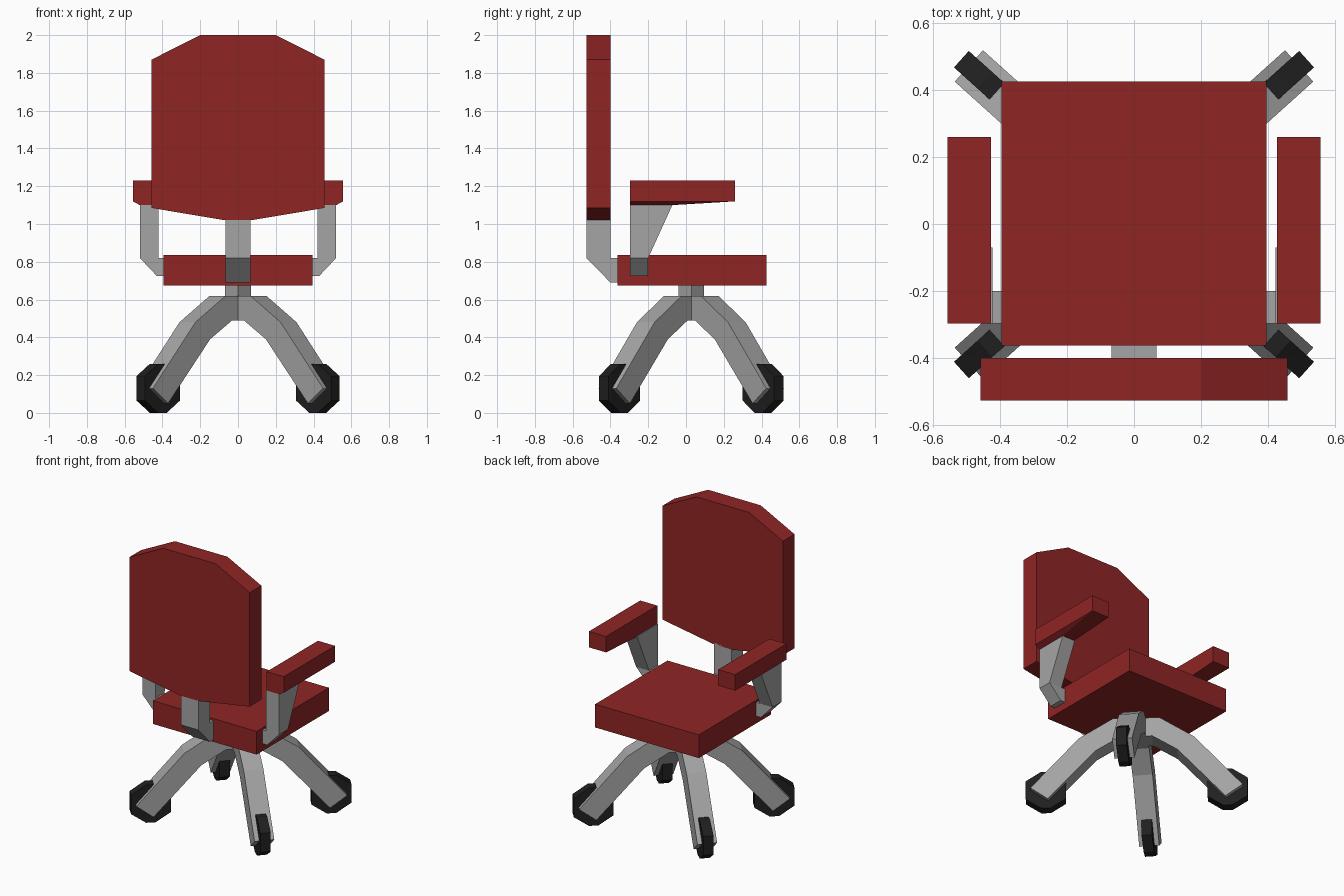
import bpy, bmesh
from math import radians
from mathutils import Matrix, Vector

if "Cube" in bpy.data.objects:
    bpy.data.objects.remove(bpy.data.objects["Cube"])


def material(name, colour):
    m = bpy.data.materials.new(name)
    m.use_nodes = True
    m.diffuse_color = (*colour, 1)
    m.node_tree.nodes["Principled BSDF"].inputs["Base Color"].default_value = (*colour, 1)
    return m


RED = material("red upholstery", (0.28, 0.018, 0.018))
GREY = material("grey metal", (0.38, 0.375, 0.375))
BLACK = material("black rubber", (0.014, 0.014, 0.014))


def finish(name, bm, mat, matrix=Matrix()):
    bm.transform(matrix)
    bmesh.ops.recalc_face_normals(bm, faces=bm.faces)
    mesh = bpy.data.meshes.new(name)
    bm.to_mesh(mesh)
    bm.free()
    mesh.materials.append(mat)
    obj = bpy.data.objects.new(name, mesh)
    bpy.context.collection.objects.link(obj)
    return obj


def prism(name, profile, y0, y1, mat, matrix=Matrix()):
    """Extrude an x-z profile from y0 to y1."""
    bm = bmesh.new()
    face = bm.faces.new([bm.verts.new((x, y0, z)) for x, z in profile])
    new = bmesh.ops.extrude_face_region(bm, geom=[face])["geom"]
    verts = [v for v in new if isinstance(v, bmesh.types.BMVert)]
    bmesh.ops.translate(bm, verts=verts, vec=(0, y1 - y0, 0))
    return finish(name, bm, mat, matrix)


def rect(x0, x1, y0, y1, z):
    return [(x, y, z) for x in (x0, x1) for y in (y0, y1)]


def hull(name, points, mat, matrix=Matrix()):
    """Convex solid around a few points."""
    bm = bmesh.new()
    for p in points:
        bm.verts.new(p)
    bmesh.ops.convex_hull(bm, input=bm.verts)
    bmesh.ops.dissolve_limit(bm, angle_limit=radians(1), verts=bm.verts, edges=bm.edges)
    return finish(name, bm, mat, matrix)


# Seat and backrest
hull("seat", rect(-0.395, 0.395, -0.362, 0.425, 0.675)
     + rect(-0.395, 0.395, -0.362, 0.425, 0.835), RED)
half = [(0.07, 1.02), (0.458, 1.085), (0.458, 1.87), (0.2, 2.0)]
prism("backrest", half + [(-x, z) for x, z in reversed(half)], -0.527, -0.4, RED)

# Bent bracket joining seat and backrest, profile turned to lie along y
turn = Matrix.Rotation(radians(90), 4, "Z")
prism("back_bracket", [(-0.527, 1.03), (-0.527, 0.82), (-0.4, 0.69), (-0.35, 0.69),
                       (-0.35, 0.82), (-0.4, 0.82), (-0.4, 1.03)],
      -0.067, 0.067, GREY, turn)

# Armrests with tapered posts and elbow brackets
for side, s in (("left", 1), ("right", -1)):
    flip = Matrix.Diagonal((s, 1, 1, 1))
    hull(side + "_armrest", rect(0.427, 0.557, -0.297, 0.26, 1.23)
         + rect(0.427, 0.557, -0.297, 0.26, 1.12)
         + rect(0.427, 0.52, -0.297, -0.07, 1.1), RED, flip)
    hull(side + "_arm_post", rect(0.422, 0.52, -0.297, -0.07, 1.105)
         + rect(0.422, 0.52, -0.297, -0.2, 0.82), GREY, flip)
    prism(side + "_arm_elbow", [(0.52, 0.82), (0.43, 0.725), (0.385, 0.725), (0.385, 0.82)],
          -0.297, -0.2, GREY, flip)

# Column, four bent legs and their wheels
CENTRE = Matrix.Translation((0, 0.028, 0))
d = 0.068
hull("column", [(x, y, z) for z in (0.55, 0.68)
                for x, y in ((d, 0), (0, d), (-d, 0), (0, -d))], GREY, CENTRE)
leg = [(0, 0.62), (0.145, 0.62), (0.36, 0.48), (0.663, 0.13),
       (0.555, 0.05), (0.255, 0.39), (0.098, 0.49), (0, 0.49)]
quarter = [(0.125, 0.065), (0.03, 0.13)]
wheel = [(0.568 + a * x, 0.13 + b * z) for a, b, order in
         ((1, 1, 1), (-1, 1, -1), (-1, -1, 1), (1, -1, -1))
         for x, z in quarter[::order]]
for name, angle in (("back_left", 42), ("back_right", 138),
                    ("front_right", 222), ("front_left", 318)):
    place = CENTRE @ Matrix.Rotation(radians(angle), 4, "Z")
    prism(name + "_leg", leg, -0.063, 0.063, GREY, place)
    prism(name + "_wheel", wheel, -0.033, 0.033, BLACK, place)
